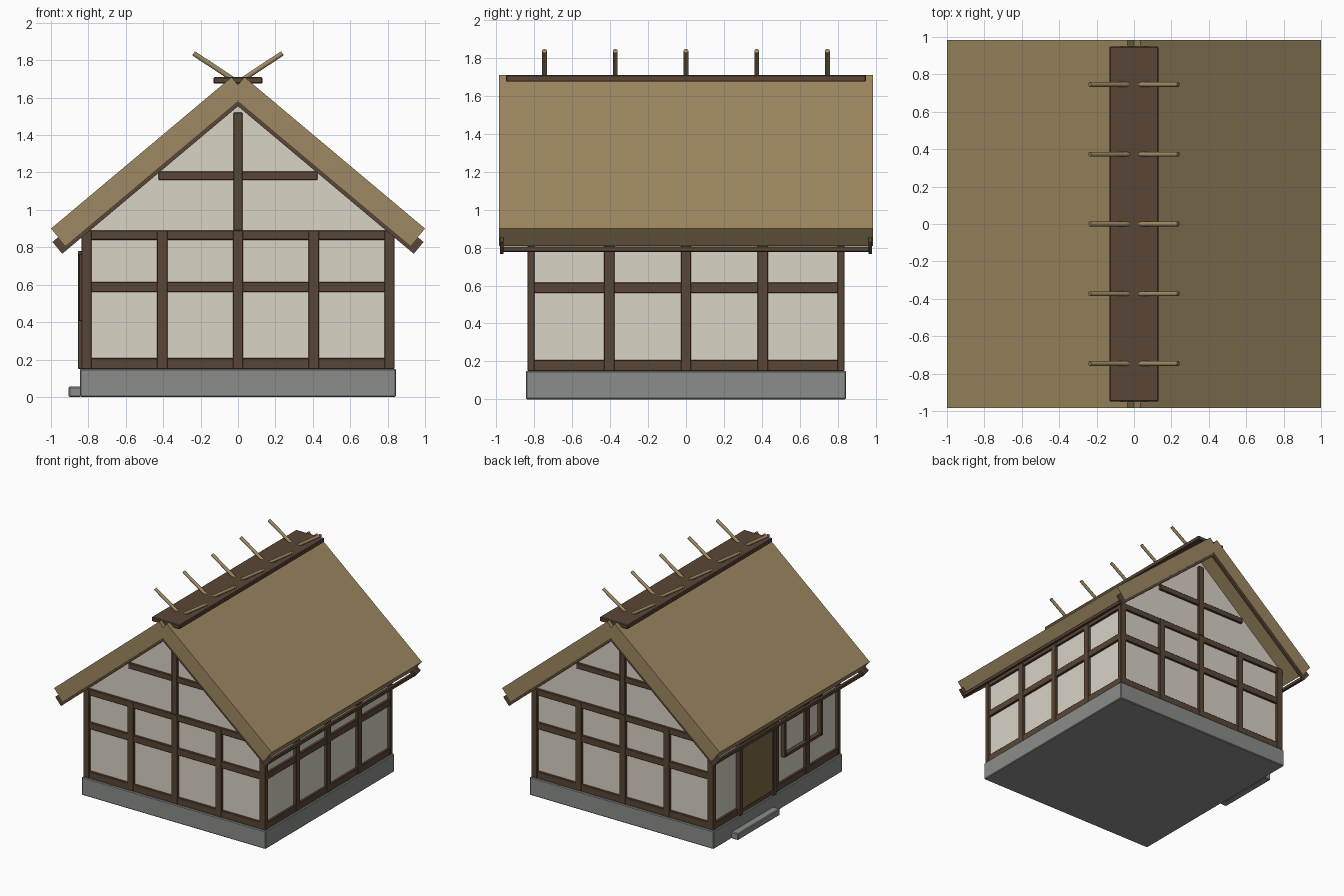
import bpy, bmesh, math
from mathutils import Vector, Matrix

cube = bpy.data.objects.get("Cube")
if cube:
    bpy.data.objects.remove(cube, do_unlink=True)


def material(name, rgb):
    lin = [((c / 255 + 0.055) / 1.055) ** 2.4 for c in rgb] + [1.0]
    m = bpy.data.materials.new(name)
    m.use_nodes = True
    m.diffuse_color = lin
    m.node_tree.nodes["Principled BSDF"].inputs["Base Color"].default_value = lin
    return m


THATCH = material("thatch", (158, 137, 98))
TIMBER = material("dark timber", (90, 70, 54))
PLASTER = material("plaster", (217, 211, 197))
STONE = material("stone", (138, 141, 138))
DOOR = material("door wood", (125, 105, 68))
BAMBOO = material("bamboo", (160, 138, 98))


def finish(name, bm, mat, bevel=0.0):
    bmesh.ops.recalc_face_normals(bm, faces=bm.faces)
    mesh = bpy.data.meshes.new(name)
    bm.to_mesh(mesh)
    bm.free()
    mesh.materials.append(mat)
    ob = bpy.data.objects.new(name, mesh)
    bpy.context.scene.collection.objects.link(ob)
    if bevel:
        mod = ob.modifiers.new("soft edge", 'BEVEL')
        mod.width = bevel
        mod.segments = 1
    return ob


def box(name, x, y, z, mat, bevel=0.003):
    """Box from three (low, high) ranges."""
    bm = bmesh.new()
    bmesh.ops.create_cube(bm, size=1)
    for v in bm.verts:
        v.co = [r[0] if c < 0 else r[1] for c, r in zip(v.co, (x, y, z))]
    return finish(name, bm, mat, bevel)


def prism(name, outline, y0, y1, mat, bevel=0.0):
    """Extrude an outline in x and z along y."""
    bm = bmesh.new()
    face = bm.faces.new([bm.verts.new((x, y0, z)) for x, z in outline])
    geo = bmesh.ops.extrude_face_region(bm, geom=[face])["geom"]
    verts = [g for g in geo if isinstance(g, bmesh.types.BMVert)]
    bmesh.ops.translate(bm, verts=verts, vec=(0, y1 - y0, 0))
    return finish(name, bm, mat, bevel)


def pole(name, a, b, radius, mat):
    a, b = Vector(a), Vector(b)
    d = b - a
    rot = d.to_track_quat('Z', 'Y').to_matrix().to_4x4()
    bm = bmesh.new()
    bmesh.ops.create_cone(bm, cap_ends=True, segments=10, radius1=radius, radius2=radius,
                          depth=d.length, matrix=Matrix.Translation((a + b) / 2) @ rot)
    for f in bm.faces:
        f.smooth = len(f.verts) == 4
    for e in bm.edges:
        e.smooth = all(len(f.verts) == 4 for f in e.link_faces)
    return finish(name, bm, mat)


BASE, WALL, FRAME, HALF = 0.15, 0.815, 0.837, 0.0275
PLATE = 0.89
BAYS = (-0.81, -0.405, 0, 0.405, 0.81)

# Stone base and doorstep
box("stone_base", (-0.845, 0.845), (-0.845, 0.845), (0, BASE), STONE, 0.006)
box("doorstep", (-0.905, -0.84), (0.06, 0.61), (0, 0.055), STONE, 0.006)

# Plaster walls with both gables
prism("plaster_walls", [(-WALL, BASE), (WALL, BASE), (WALL, 0.905), (0, 1.59), (-WALL, 0.905)],
      -WALL, WALL, PLASTER)

# Timber frame of the front and back walls
for side, s in (("front", -1), ("back", 1)):
    span = sorted((s * 0.80, s * FRAME))
    rail = sorted((s * 0.80, s * (FRAME - 0.003)))
    for i, x in enumerate(BAYS):
        box(f"{side}_post_{i + 1}", (x - HALF, x + HALF), span, (BASE, PLATE), TIMBER)
    for part, z0, z1 in (("sill", BASE, 0.207), ("middle_rail", 0.56, 0.615), ("top_plate", 0.84, PLATE)):
        box(f"{side}_{part}", (-FRAME, FRAME), rail, (z0, z1), TIMBER)
    box(f"{side}_gable_post", (-0.025, 0.025), span, (PLATE, 1.52), TIMBER)
    box(f"{side}_gable_crossbar", (-0.425, 0.425), rail, (1.16, 1.205), TIMBER)

# Timber frame of the side walls
for side, s in (("left", 1), ("right", -1)):
    span = sorted((s * 0.80, s * FRAME))
    rail = sorted((s * 0.80, s * (FRAME - 0.003)))
    for i, y in enumerate(BAYS[1:-1]):
        if s < 0 and y > 0.1:
            continue  # the doorway takes this place
        box(f"{side}_post_{i + 1}", span, (y - HALF, y + HALF), (BASE, PLATE), TIMBER)
    rails = [("sill", BASE, 0.207), ("top_plate", 0.84, PLATE)]
    if s > 0:
        rails.append(("middle_rail", 0.56, 0.615))
    for part, z0, z1 in rails:
        box(f"{side}_{part}", rail, (-FRAME, FRAME), (z0, z1), TIMBER)


def framed(name, y0, y1, z0, z1, w, depth, bottom):
    """Timber surround on the right wall."""
    x = (-depth, -0.80)
    box(name + "_jamb_back", x, (y1, y1 + w), (z0 - w, z1 + w), TIMBER)
    box(name + "_jamb_front", x, (y0 - w, y0), (z0 - w, z1 + w), TIMBER)
    box(name + "_head", x, (y0, y1), (z1, z1 + w), TIMBER)
    if bottom:
        box(name + "_ledge", x, (y0, y1), (z0 - w, z0), TIMBER)


# Door and window on the right wall
box("door", (-0.845, -0.80), (0.07, 0.47), (0.19, 0.74), DOOR)
framed("door", 0.07, 0.47, 0.19, 0.74, 0.04, 0.855, False)
framed("window", -0.56, -0.11, 0.43, 0.74, 0.025, 0.85, True)

# Roof slabs and bargeboards, laid out along the slope
ANGLE = math.radians(40)
ALONG = Vector((math.cos(ANGLE), math.sin(ANGLE)))
DOWN = Vector((math.sin(ANGLE), -math.cos(ANGLE)))
EAVE = Vector((-1.0, 0.9))
LENGTH = 1.26


def slope_outline(start, end, top, bottom, s):
    corners = ((start, top), (end, top), (end, bottom), (start, bottom))
    points = [EAVE + ALONG * a + DOWN * d for a, d in corners]
    return [(-s * p.x, p.y) for p in points]


for side, s in (("left", 1), ("right", -1)):
    prism(f"{side}_roof_slope", slope_outline(0, LENGTH, 0, 0.12, s), -0.985, 0.985, THATCH)
    for end, y in (("front", -0.972), ("back", 0.972)):
        prism(f"{side}_{end}_bargeboard", slope_outline(-0.04, 1.2, 0.06, 0.142, s),
              y - 0.01, y + 0.01, TIMBER)
    box(f"{side}_eave_board", sorted((s * 0.93, s * 0.955)), (-0.972, 0.972), (0.778, 0.806), TIMBER)

# Ridge board and crossed ridge poles
box("ridge_board", (-0.13, 0.13), (-0.95, 0.95), (1.675, 1.71), TIMBER, 0.005)
for i in range(5):
    y = (i - 2) * 0.373
    for side, s in (("left", 1), ("right", -1)):
        pole(f"{side}_ridge_pole_{i + 1}", (s * 0.237, y, 1.837), (-s * 0.03, y, 1.66), 0.013, BAMBOO)
